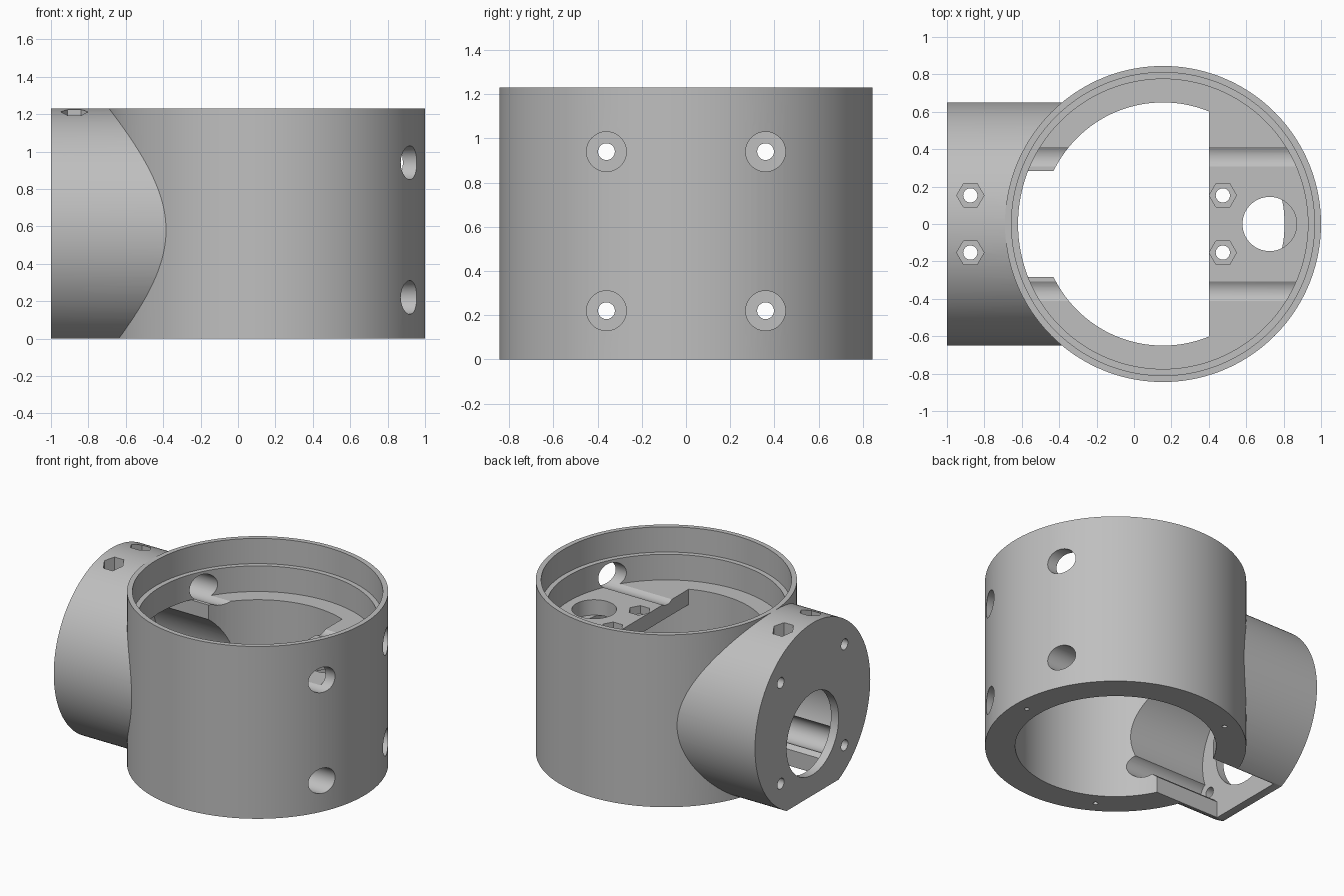
import bpy
from math import radians, cos, sin, pi

if "Cube" in bpy.data.objects:
    bpy.data.objects.remove(bpy.data.objects["Cube"], do_unlink=True)

# Main sizes
CX = 0.155            # axis of the upright housing
TOP = 1.23
FLOOR = 0.867         # inner floor level
SHELF_UNDER = 0.757
TUBE_Z = 0.58         # axis of the side tube
PORT_Z = 0.44         # axis of the end port and the hollow behind it
PLATE = -0.94         # inner side of the end plate
BOLT = 0.36


def rod_z(name, r, x, y, z0, z1, sides=128):
    bpy.ops.mesh.primitive_cylinder_add(vertices=sides, radius=r, depth=z1 - z0,
                                        location=(x, y, (z0 + z1) / 2))
    ob = bpy.context.object
    ob.name = name
    return ob


def rod_x(name, r, x0, x1, y, z, sides=128):
    bpy.ops.mesh.primitive_cylinder_add(vertices=sides, radius=r, depth=x1 - x0,
                                        location=((x0 + x1) / 2, y, z),
                                        rotation=(0, pi / 2, 0))
    ob = bpy.context.object
    ob.name = name
    return ob


def box(name, lo, hi):
    mid = [(a + b) / 2 for a, b in zip(lo, hi)]
    bpy.ops.mesh.primitive_cube_add(size=1, location=mid)
    ob = bpy.context.object
    ob.name = name
    ob.scale = [b - a for a, b in zip(lo, hi)]
    return ob


def combine(target, tool, operation="DIFFERENCE"):
    bpy.context.view_layer.update()
    mod = target.modifiers.new("cut", "BOOLEAN")
    mod.operation = operation
    mod.solver = "EXACT"
    mod.object = tool
    bpy.ops.object.select_all(action="DESELECT")
    bpy.context.view_layer.objects.active = target
    target.select_set(True)
    bpy.ops.object.modifier_apply(modifier=mod.name)
    bpy.data.objects.remove(tool, do_unlink=True)


def nut_pocket(x, y, floor, top, through):
    # Hexagonal pocket with its points along x, and a screw hole below it
    hexagon = rod_z("hex_cutter", 0.073, x, y, floor, top, 6)
    hexagon.rotation_euler.z = radians(30)
    combine(body, hexagon)
    combine(body, rod_z("screw_cutter", 0.038, x, y, through, top, 32))


# Upright housing joined to the side tube, with the tube flattened underneath
body = rod_z("pipe_housing", 0.845, CX, 0, 0, TOP, 160)
tube = rod_x("side_tube", 0.65, -1, 0, 0, TUBE_Z, 160)
combine(tube, box("trim", (-2, -1, -1), (1, 1, 0)))
combine(body, tube, "UNION")

# Stepped recess at the top
combine(body, rod_z("upper_recess", 0.81, CX, 0, 1.05, TOP + 0.1))
combine(body, rod_z("lower_recess", 0.775, CX, 0, FLOOR, 1.1))

# Main bore, leaving a thin shelf on one side
bore = rod_z("bore", 0.65, CX, 0, -0.1, 0.95)
combine(bore, box("shelf", (0.4, -1, SHELF_UNDER), (1.2, 1, 1.2)))
combine(body, bore)

# Hollow in the side tube, slot underneath it and round end port
combine(body, rod_x("hollow", 0.43, PLATE, 0.1, 0, PORT_Z))
combine(body, box("slot", (PLATE, -0.283, -0.1), (0, 0.283, 0.869)))
combine(body, rod_x("port", 0.293, -1.1, -0.8, 0, PORT_Z, 96))

# Four long bolt channels with small holes through the end plate
for y in (-BOLT, BOLT):
    for z in (TUBE_Z - BOLT, TUBE_Z + BOLT):
        combine(body, rod_x("bolt_channel", 0.09, PLATE, 1.2, y, z, 48))
        combine(body, rod_x("bolt_hole", 0.038, -1.1, -0.9, y, z, 32))

# Nut pockets on the shelf and on top of the side tube
for y in (-0.153, 0.153):
    nut_pocket(0.475, y, 0.81, 1.0, 0.7)
    nut_pocket(-0.875, y, 1.12, 1.4, 0.6)

# Cable hole in the shelf
combine(body, rod_z("cable_hole", 0.145, 0.725, 0, SHELF_UNDER, 1.0, 64))

# Three pilot holes under the housing
for i in range(3):
    a = radians(120 * i)
    combine(body, rod_z("pilot_hole", 0.016, CX + 0.75 * cos(a), 0.75 * sin(a),
                        -0.1, 0.1, 20))

# Plain grey finish
grey = bpy.data.materials.new("plain_grey")
grey.use_nodes = True
colour = (0.52, 0.52, 0.52, 1)
grey.diffuse_color = colour
grey.node_tree.nodes["Principled BSDF"].inputs["Base Color"].default_value = colour
body.data.materials.clear()
body.data.materials.append(grey)
for face in body.data.polygons:
    face.material_index = 0

bpy.ops.object.select_all(action="DESELECT")
bpy.context.view_layer.objects.active = body
body.select_set(True)
bpy.ops.object.shade_smooth_by_angle(angle=radians(30))
